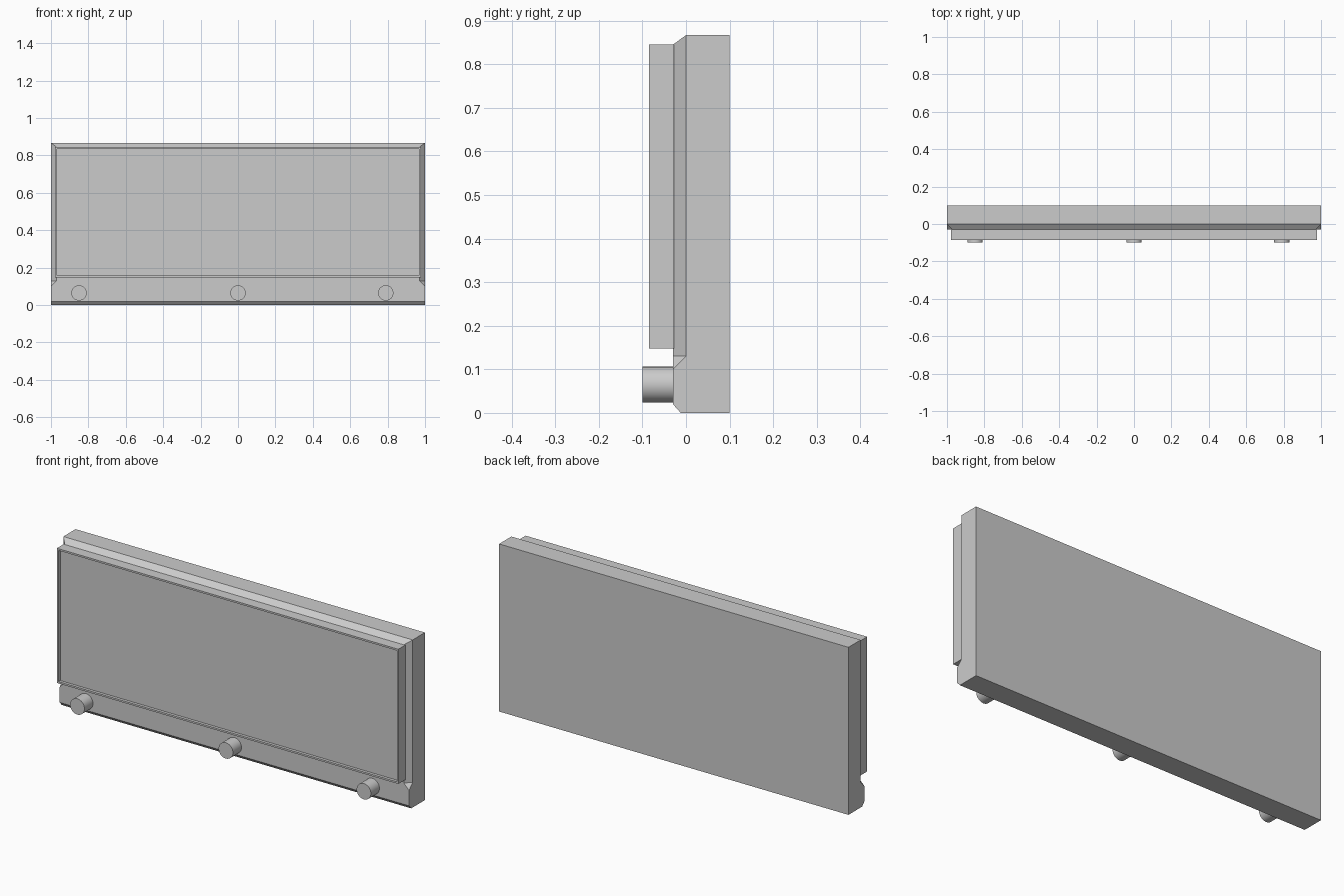
import bpy, bmesh, math

if "Cube" in bpy.data.objects:
    bpy.data.objects.remove(bpy.data.objects["Cube"])


def finish(bm, name):
    bmesh.ops.remove_doubles(bm, verts=bm.verts, dist=1e-5)
    bmesh.ops.dissolve_limit(bm, angle_limit=0.01, verts=bm.verts, edges=bm.edges)
    bmesh.ops.recalc_face_normals(bm, faces=bm.faces)
    mesh = bpy.data.meshes.new(name)
    bm.to_mesh(mesh)
    bm.free()
    obj = bpy.data.objects.new(name, mesh)
    bpy.context.collection.objects.link(obj)
    return obj


# Housing: lofted from horizontal sections (height, front y, side chamfer)
sections = [(0, -0.012, 0), (0.02, -0.03, 0), (0.10, -0.03, 0),
            (0.13, -0.03, 0.03), (0.845, -0.03, 0.03), (0.867, 0, 0)]
bm = bmesh.new()
rings = []
for z, front, c in sections:
    outline = [(-1, 0.1), (-1, front + c), (c - 1, front),
               (1 - c, front), (1, front + c), (1, 0.1)]
    rings.append([bm.verts.new((x, y, z)) for x, y in outline])
for low, high in zip(rings, rings[1:]):
    for i in range(6):
        j = (i + 1) % 6
        bm.faces.new((low[i], low[j], high[j], high[i]))
bm.faces.new(rings[0])
bm.faces.new(rings[-1])
finish(bm, "housing")

# Screen: raised slab with a thin rim around a recessed panel
bm = bmesh.new()
bmesh.ops.create_cube(bm, size=1)
for v in bm.verts:
    v.co = (v.co.x * 1.955, -0.0565 + v.co.y * 0.057, 0.4965 + v.co.z * 0.697)
panel = min(bm.faces, key=lambda f: f.calc_center_median().y)
bmesh.ops.inset_region(bm, faces=[panel], thickness=0.013)
panel = max((f for f in bm.faces if f.calc_center_median().y < -0.084),
            key=lambda f: f.calc_area())
hole = bmesh.ops.extrude_discrete_faces(bm, faces=[panel])["faces"][0]
for v in hole.verts:
    v.co.y += 0.015
finish(bm, "screen")

# Knobs along the lower edge
for i, x in enumerate((-0.85, 0, 0.79)):
    bpy.ops.mesh.primitive_cylinder_add(vertices=32, radius=0.041, depth=0.08,
                                        location=(x, -0.06, 0.065),
                                        rotation=(math.pi / 2, 0, 0))
    bpy.context.object.name = f"knob_{i + 1}"
    bpy.ops.object.shade_smooth_by_angle(angle=math.radians(40))
